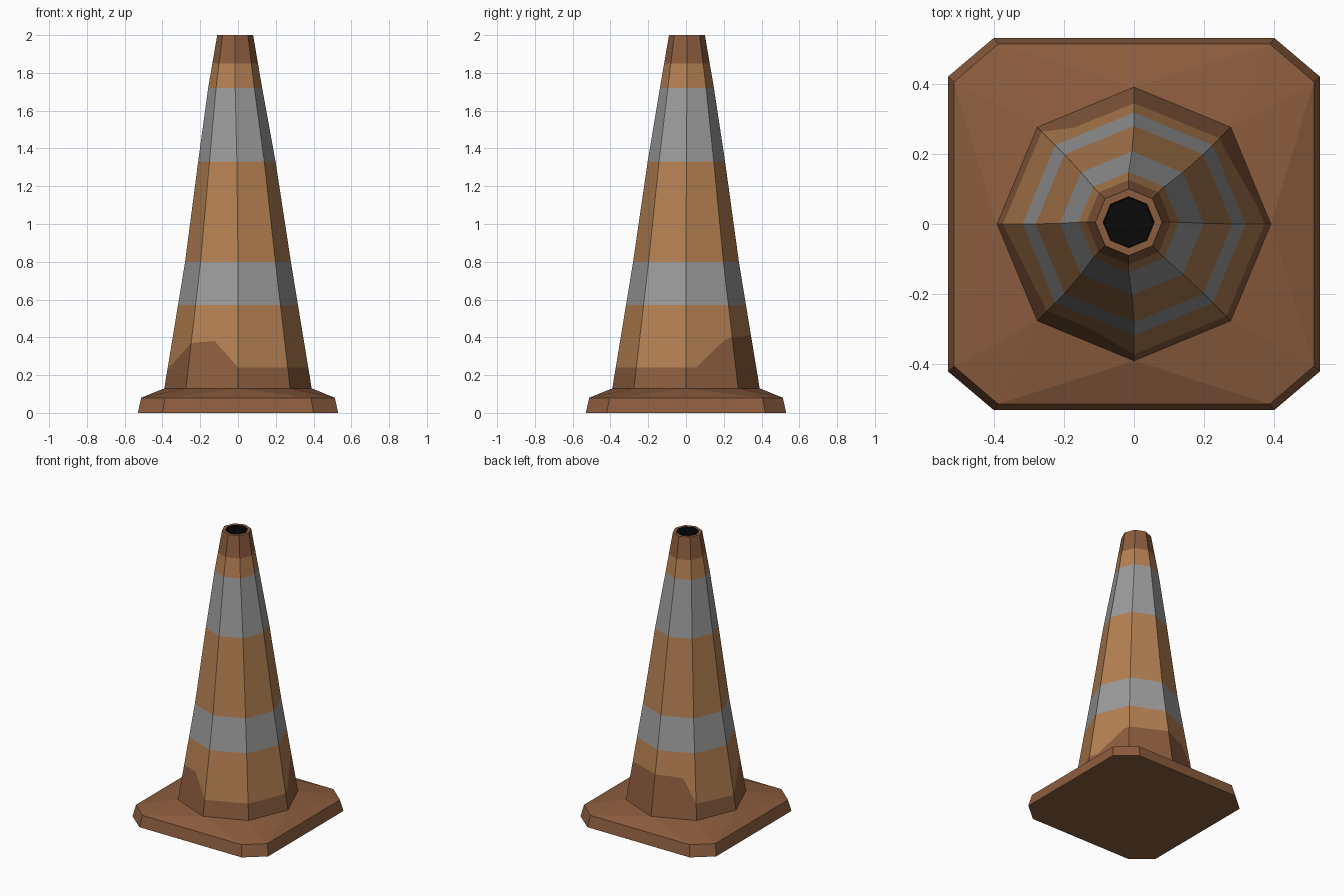
import bpy
from math import cos, sin, pi, floor

if "Cube" in bpy.data.objects:
    bpy.data.objects.remove(bpy.data.objects["Cube"])


def material(name, rgb):
    m = bpy.data.materials.new(name)
    m.diffuse_color = (*rgb, 1)
    m.use_nodes = True
    m.node_tree.nodes["Principled BSDF"].inputs["Base Color"].default_value = m.diffuse_color
    return m


BROWN = material("dull_brown", (0.262, 0.109, 0.048))
ORANGE = material("faded_orange", (0.456, 0.216, 0.084))
GREY = material("reflective_grey", (0.328, 0.328, 0.328))
BLACK = material("hole_black", (0.003, 0.003, 0.003))


def make(name, verts, faces, mats, idx=None):
    me = bpy.data.meshes.new(name)
    me.from_pydata(verts, [], faces)
    for m in mats:
        me.materials.append(m)
    if idx:
        for p, i in zip(me.polygons, idx):
            p.material_index = i
    me.update()
    ob = bpy.data.objects.new(name, me)
    bpy.context.collection.objects.link(ob)
    return ob


def lerp_table(table, v):
    """Piecewise linear lookup in a list of (key, value) pairs."""
    for (a, fa), (b, fb) in zip(table, table[1:]):
        if v <= b:
            return fa + (fb - fa) * (v - a) / (b - a)
    return table[-1][1]


RADIUS = [(0.13, 0.39), (0.8, 0.28), (1.33, 0.205), (1.72, 0.143), (2.0, 0.095)]
LEAN = [(0.13, 0.0), (0.8, 0.0), (1.33, 0.4), (1.72, 1.0), (2.0, 1.0)]


def octagon_point(t, r, z, lean):
    """Point on an octagon outline; t counts corners, fractions lie on flat sides."""
    i, f = floor(t), t - floor(t)
    a, b = i * pi / 4, (i + 1) * pi / 4
    return (r * (cos(a) * (1 - f) + cos(b) * f) - 0.015 * lean,
            r * (sin(a) * (1 - f) + sin(b) * f) + 0.005 * lean, z)


def cone_point(t, z):
    return octagon_point(t, lerp_table(RADIUS, z), z, lerp_table(LEAN, z))


def bridge(rows, n):
    return [(r * n + i, r * n + (i + 1) % n, (r + 1) * n + (i + 1) % n, (r + 1) * n + i)
            for r in range(rows - 1) for i in range(n)]


# Base: chamfered square slab sloping up to the foot of the cone
def slab(h, c, d, z):
    return [(h, -d, z), (h, d, z), (c, h, z), (-c, h, z),
            (-h, d, z), (-h, -d, z), (-c, -h, z), (c, -h, z)]


verts = slab(0.53, 0.40, 0.42, 0) + slab(0.513, 0.387, 0.405, 0.08)
verts += [cone_point(i, 0.13) for i in range(8)]
faces = [tuple(range(7, -1, -1))] + bridge(2, 8)
for i in range(8):
    j = (i + 1) % 8
    faces += [(8 + i, 8 + j, 16 + i), (8 + j, 16 + j, 16 + i)]
make("base", verts, faces, [BROWN])

# Cone body: striped rows; the lowest brown band has two raised dirty patches
PATCH = [(0, 0.24), (0.2, 0.24), (0.85, 0.39), (1, 0.40), (2, 0.41), (2.7, 0.40),
         (3, 0.24), (4, 0.23), (5, 0.37), (5.5, 0.38), (6, 0.24), (7, 0.24)]
ROWS = [0.13, None, 0.57, 0.8, 1.33, 1.72, 1.85, 2.0]
ROW_MATS = [0, 1, 2, 1, 2, 1, 0]
n = len(PATCH)
verts = [cone_point(t, h if z is None else z) for z in ROWS for t, h in PATCH]
make("cone_body", verts, bridge(len(ROWS), n), [BROWN, ORANGE, GREY],
     [m for m in ROW_MATS for _ in range(n)])

# Rim: flat ring round the top opening
verts = [octagon_point(i, r, 2.0, 1) for r in (0.095, 0.073) for i in range(8)]
make("top_rim", verts, bridge(2, 8), [BROWN])

# Hole: dark recess inside the rim
verts = [octagon_point(i, r, z, 1) for r, z in ((0.073, 2.0), (0.07, 1.92)) for i in range(8)]
make("top_hole", verts, bridge(2, 8) + [tuple(range(8, 16))], [BLACK])
